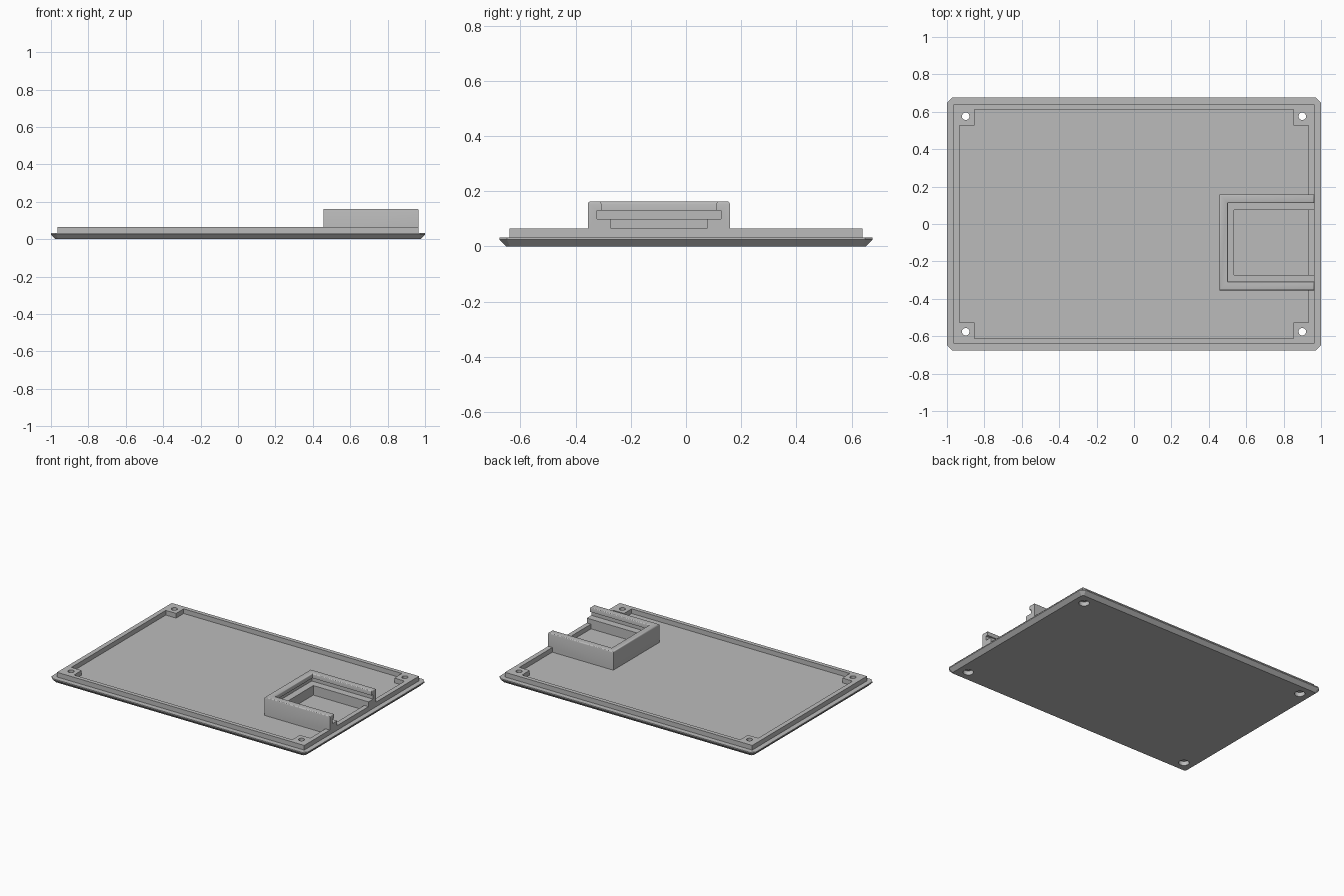
import bpy, bmesh, math

cube = bpy.data.objects.get("Cube")
if cube:
    bpy.data.objects.remove(cube, do_unlink=True)

grey = bpy.data.materials.new("plain_grey")
grey.use_nodes = True
colour = (0.5, 0.5, 0.5, 1)
grey.diffuse_color = colour
grey.node_tree.nodes["Principled BSDF"].inputs["Base Color"].default_value = colour

BASE, RIM, LEDGE, GROOVE, TOP = 0.033, 0.066, 0.1, 0.131, 0.163
END = 0.965          # outer face of rim and holder
MID = -0.098         # holder centre line in y


def finish(name, bm):
    bmesh.ops.recalc_face_normals(bm, faces=bm.faces)
    mesh = bpy.data.meshes.new(name)
    bm.to_mesh(mesh)
    bm.free()
    mesh.materials.append(grey)
    ob = bpy.data.objects.new(name, mesh)
    bpy.context.collection.objects.link(ob)
    return ob


def prism(name, outline, z0, z1, bevel=0, bevel_z=None, segments=1):
    """Extrude an outline upward, optionally bevelling the edges at one height."""
    bm = bmesh.new()
    base = bm.faces.new([bm.verts.new((x, y, z0)) for x, y in outline])
    out = bmesh.ops.extrude_face_region(bm, geom=[base])
    for v in out["geom"]:
        if isinstance(v, bmesh.types.BMVert):
            v.co.z = z1
    if bevel:
        edges = [e for e in bm.edges
                 if all(abs(v.co.z - bevel_z) < 1e-5 for v in e.verts)]
        bmesh.ops.bevel(bm, geom=edges, offset=bevel, segments=segments,
                        profile=0.5, affect='EDGES')
    return finish(name, bm)


def rect(x, y):
    return [(-x, -y), (x, -y), (x, y), (-x, y)]


def notched(x, y, dx, dy):
    """Rectangle with a square bite out of each corner."""
    out = []
    for sx, sy in ((-1, -1), (1, -1), (1, 1), (-1, 1)):
        pts = [(x, y - dy), (x - dx, y - dy), (x - dx, y)]
        if sx * sy < 0:
            pts.reverse()
        out += [(sx * px, sy * py) for px, py in pts]
    return out


def u_wall(inner_x, inner_half):
    """U-shaped wall outline, open toward +x."""
    outer_x, outer_half = 0.456, 0.257
    return [(END, MID - outer_half), (END, MID - inner_half),
            (inner_x, MID - inner_half), (inner_x, MID + inner_half),
            (END, MID + inner_half), (END, MID + outer_half),
            (outer_x, MID + outer_half), (outer_x, MID - outer_half)]


def cone(name, x, y, r0, r1, z0, z1):
    bm = bmesh.new()
    bmesh.ops.create_cone(bm, cap_ends=True, segments=32, radius1=r0,
                          radius2=r1, depth=z1 - z0)
    bmesh.ops.translate(bm, vec=(x, y, (z0 + z1) / 2), verts=bm.verts)
    return finish(name, bm)


def combine(target, tool, operation):
    """Apply a boolean and remove the tool object."""
    mod = target.modifiers.new("cut", 'BOOLEAN')
    mod.operation, mod.object, mod.solver = operation, tool, 'EXACT'
    bpy.ops.object.select_all(action='DESELECT')
    bpy.context.view_layer.objects.active = target
    target.select_set(True)
    bpy.ops.object.modifier_apply(modifier=mod.name)
    bpy.data.objects.remove(tool, do_unlink=True)


# Base plate with clipped corners and a chamfered underside
c = 0.027
plate_outline = [(1 - c, -0.676), (1, -0.676 + c), (1, 0.676 - c), (1 - c, 0.676),
                 (c - 1, 0.676), (-1, 0.676 - c), (-1, c - 0.676), (c - 1, -0.676)]
lid = prism("enclosure_lid", plate_outline, 0, BASE, 0.025, 0)

# Raised rim with solid corner blocks
rim = prism("rim", rect(END, 0.64), 0.028, RIM)
combine(rim, prism("recess", notched(0.932, 0.611, 0.08, 0.085), 0, 0.2), 'DIFFERENCE')
combine(lid, rim, 'UNION')

# Slide-in holder: ledge wall, thinner groove wall, overhanging rounded lip
holder = prism("holder", u_wall(0.535, 0.174), 0.028, LEDGE)
combine(holder, prism("groove_wall", u_wall(0.487, 0.225), 0.05, 0.14), 'UNION')
combine(holder, prism("lip", u_wall(0.503, 0.209), GROOVE, TOP, 0.008, TOP, 3), 'UNION')
combine(lid, holder, 'UNION')

# Corner screw holes, countersunk from below
for sx in (-1, 1):
    for sy in (-1, 1):
        x, y = sx * 0.9, sy * 0.576
        combine(lid, cone("screw_hole", x, y, 0.02, 0.02, -0.1, 0.2), 'DIFFERENCE')
        combine(lid, cone("screw_head", x, y, 0.034, 0.034, -0.1, 0.03), 'DIFFERENCE')

# Merge flat regions and shade
bm = bmesh.new()
bm.from_mesh(lid.data)
bmesh.ops.remove_doubles(bm, verts=bm.verts, dist=1e-5)
bmesh.ops.dissolve_limit(bm, angle_limit=math.radians(1), verts=bm.verts, edges=bm.edges)
bm.to_mesh(lid.data)
bm.free()
bpy.ops.object.select_all(action='DESELECT')
bpy.context.view_layer.objects.active = lid
lid.select_set(True)
bpy.ops.object.shade_smooth_by_angle(angle=math.radians(31))
